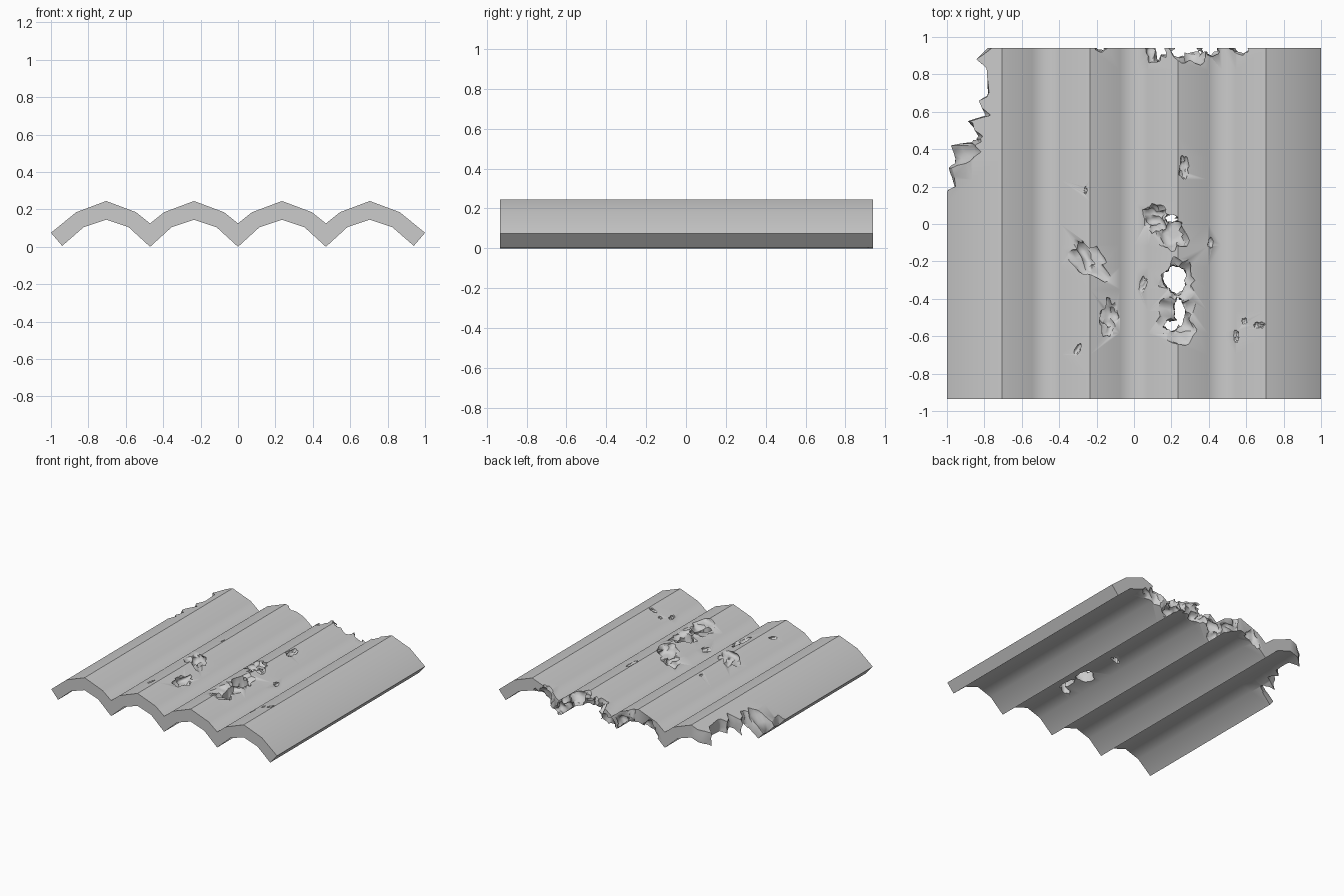
import bpy, bmesh, math, random
from mathutils import Vector, Matrix, noise

random.seed(4)
if "Cube" in bpy.data.objects:
    bpy.data.objects.remove(bpy.data.objects["Cube"])

PITCH = 0.47
FRONT, BACK = -0.935, 0.94


def material(name, colour):
    mat = bpy.data.materials.new(name)
    mat.use_nodes = True
    mat.diffuse_color = colour
    mat.node_tree.nodes["Principled BSDF"].inputs["Base Color"].default_value = colour
    return mat


def add_object(name, bm):
    bmesh.ops.recalc_face_normals(bm, faces=bm.faces[:])
    if bm.calc_volume(signed=True) < 0:
        bmesh.ops.reverse_faces(bm, faces=bm.faces[:])
    mesh = bpy.data.meshes.new(name)
    bm.to_mesh(mesh)
    bm.free()
    obj = bpy.data.objects.new(name, mesh)
    bpy.context.scene.collection.objects.link(obj)
    return obj


def loft(bm, rings):
    n = len(rings[0])
    for a, b in zip(rings, rings[1:]):
        for i in range(n):
            j = (i + 1) % n
            bm.faces.new((a[i], a[j], b[j], b[i]))


def top_height(x):
    d = abs(x % PITCH - PITCH / 2)
    return 0.245 - 0.375 * d if d < 0.16 else 0.185 - 0.8 * (d - 0.16)


# Corrugated sheet: four repeated arches swept from front to back
def corrugated_sheet():
    upper, lower = [(-1, 0.075)], [(-0.94, 0.005)]
    for i in range(4):
        peak = (i - 1.5) * PITCH
        upper += [(peak - 0.16, 0.185), (peak, 0.245), (peak + 0.16, 0.185)]
        lower += [(peak - 0.12, 0.105), (peak, 0.145), (peak + 0.12, 0.105)]
        if i < 3:
            upper.append((peak + PITCH / 2, 0.125))
            lower.append((peak + PITCH / 2, 0))
    upper.append((1, 0.075))
    lower.append((0.94, 0.005))
    profile = upper + lower[::-1]
    bm = bmesh.new()
    steps = 16
    rings = [[bm.verts.new((x, FRONT + (BACK - FRONT) * s / steps, z)) for x, z in profile]
             for s in range(steps + 1)]
    loft(bm, rings)
    n = len(profile)
    for ring in (rings[0], rings[-1]):
        for i in range(len(upper) - 1):
            bm.faces.new((ring[i], ring[i + 1], ring[n - 2 - i], ring[n - 1 - i]))
    return add_object("corrugated_roof_sheet", bm)


# Rough lump used to gouge a pit, hole or chip
def rock(x, y, z, size, turn=0, rough=0.55):
    bm = bmesh.new()
    bmesh.ops.create_icosphere(bm, subdivisions=3, radius=1)
    shift = Vector([random.uniform(-50, 50) for _ in range(3)])
    for v in bm.verts:
        v.co *= 1 + rough * noise.noise(v.co * 1.8 + shift) + 0.3 * noise.noise(v.co * 4 + shift)
    spin = Matrix.Rotation(math.radians(turn), 4, "Z")
    bm.transform(Matrix.Translation((x, y, z)) @ spin @ Matrix.Diagonal((*size, 1)))
    return add_object("gouge_cutter", bm)


# Torn corner: a ragged outline lofted upward, leaning inward near the top
def torn_corner():
    edge = [(-0.77, 1.0), (-0.77, 0.94), (-0.83, 0.88), (-0.78, 0.83), (-0.77, 0.7),
            (-0.82, 0.66), (-0.78, 0.58), (-0.88, 0.55), (-0.83, 0.47), (-0.86, 0.44),
            (-0.98, 0.42), (-0.95, 0.35), (-0.99, 0.3), (-0.95, 0.2), (-0.99, 0.18), (-1.02, 0.14)]
    path = []
    for a, b in zip(edge, edge[1:]):
        a, b = Vector(a), Vector(b)
        path += [a, a.lerp(b, 0.5)]
    path.append(Vector(edge[-1]))
    bm = bmesh.new()
    rings = []
    for z, lean in ((-0.1, 0), (0.05, 0), (0.1, 0.3), (0.15, 0.8), (0.2, 1), (0.35, 1)):
        ring = []
        for p in path:
            bite = max(0, 1 - abs(p.y - 0.39) / 0.12) * lean
            x = p.x + (-0.8 - p.x) * bite + random.uniform(-0.014, 0.014)
            ring.append(bm.verts.new((x, p.y, z)))
        ring += [bm.verts.new((-1.2, 0.1, z)), bm.verts.new((-1.2, 1.0, z))]
        rings.append(ring)
    loft(bm, rings)
    for ring in (rings[0], rings[-1]):
        bm.faces.new(ring)
    bmesh.ops.triangulate(bm, faces=bm.faces[:])
    return add_object("corner_cutter", bm)


def volume(mesh):
    bm = bmesh.new()
    bm.from_mesh(mesh)
    result = bm.calc_volume(signed=True)
    bm.free()
    return result


# Cut one piece out, keeping the result only when it is a sound solid
def carve(obj, cutter):
    before = volume(obj.data)
    for solver in ("MANIFOLD", "EXACT"):
        mod = obj.modifiers.new("damage", "BOOLEAN")
        mod.operation, mod.solver, mod.object = "DIFFERENCE", solver, cutter
        graph = bpy.context.evaluated_depsgraph_get()
        graph.update()
        cut = bpy.data.meshes.new_from_object(obj.evaluated_get(graph))
        obj.modifiers.remove(mod)
        if 0.9 * before < volume(cut) < before:
            obj.data = cut
            break
    bpy.data.objects.remove(cutter)


sheet = corrugated_sheet()
carve(sheet, torn_corner())

# Shallow pits in the top: x, y, half width, half length, turn
for x, y, rx, ry, turn in (
        (-0.25, -0.18, 0.075, 0.15, 42), (-0.13, -0.5, 0.055, 0.09, 0),
        (0.12, 0.03, 0.09, 0.075, 0), (0.19, -0.04, 0.08, 0.1, 20),
        (0.24, -0.3, 0.1, 0.11, 0), (0.24, -0.52, 0.14, 0.115, 0),
        (0.27, 0.3, 0.03, 0.06, 0), (0.41, -0.1, 0.018, 0.03, 0),
        (0.05, -0.32, 0.025, 0.06, -30), (0.67, -0.54, 0.03, 0.018, 0),
        (0.59, -0.52, 0.015, 0.018, 0), (0.545, -0.6, 0.018, 0.03, 0),
        (-0.3, -0.67, 0.016, 0.04, -30), (-0.26, 0.18, 0.01, 0.02, 0)):
    carve(sheet, rock(x, y, top_height(x), (rx, ry, min(0.06, rx * 0.8)), turn))

# Holes right through the sheet
for x, y, rx, ry in ((0.22, -0.3, 0.065, 0.08), (0.24, -0.47, 0.03, 0.07),
                     (0.2, -0.54, 0.04, 0.03), (0.2, 0.03, 0.035, 0.02)):
    carve(sheet, rock(x, y, 0.2, (rx, ry, 0.2), 0, 0.4))

# Broken back edge: chips from above (drop 0) and spalling from below
for x, depth, width, drop in (
        (-0.18, 0.025, 0.04, 0), (0.12, 0.08, 0.06, 0), (0.3, 0.09, 0.11, 0),
        (0.41, 0.05, 0.05, 0), (0.56, 0.04, 0.06, 0),
        (-0.32, 0.05, 0.08, 0.12), (-0.12, 0.06, 0.1, 0.12), (0.03, 0.08, 0.08, 0.12),
        (0.2, 0.1, 0.1, 0.12), (0.42, 0.09, 0.1, 0.12), (0.62, 0.06, 0.09, 0.12)):
    carve(sheet, rock(x, BACK + 0.01, top_height(x) - drop, (width, depth, 0.09)))

# Keep outward creases sharp and valleys smooth
bm = bmesh.new()
bm.from_mesh(sheet.data)
for f in bm.faces:
    f.smooth = True
    f.material_index = 0
for e in bm.edges:
    e.smooth = len(e.link_faces) == 2 and e.calc_face_angle_signed(0) < math.radians(38)
bm.to_mesh(sheet.data)
bm.free()

sheet.data.materials.clear()
sheet.data.materials.append(material("cement_grey", (0.6, 0.6, 0.6, 1)))
